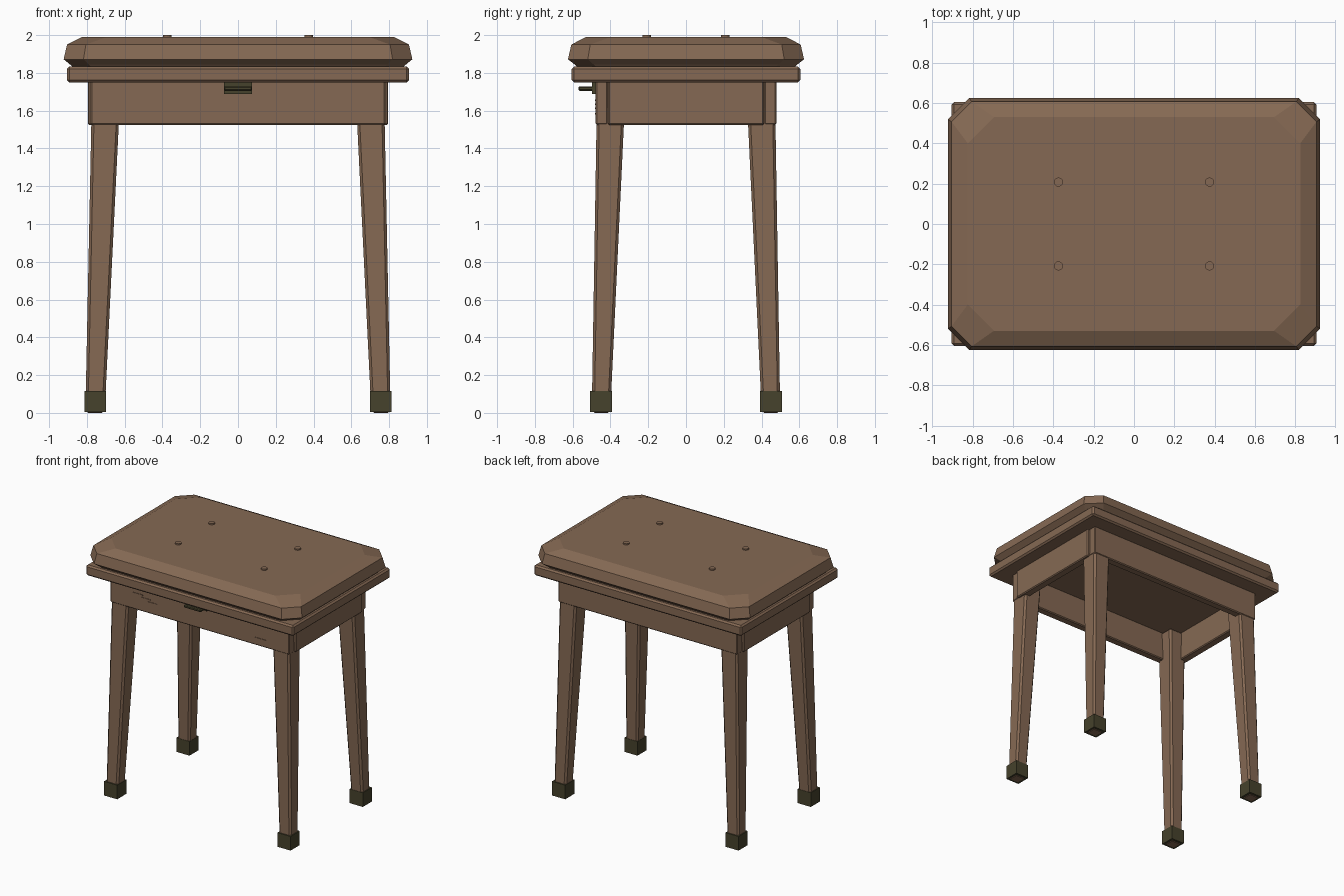
import bpy, bmesh

if "Cube" in bpy.data.objects:
    bpy.data.objects.remove(bpy.data.objects["Cube"])


def material(name, rgb):
    m = bpy.data.materials.new(name)
    m.use_nodes = True
    m.diffuse_color = (*rgb, 1)
    m.node_tree.nodes["Principled BSDF"].inputs["Base Color"].default_value = (*rgb, 1)
    return m


wood = material("brown wood", (0.235, 0.141, 0.087))
iron = material("dark olive metal", (0.061, 0.054, 0.025))


def finish(name, bm, mat, bevel=0):
    bmesh.ops.recalc_face_normals(bm, faces=bm.faces)
    me = bpy.data.meshes.new(name)
    bm.to_mesh(me)
    bm.free()
    me.materials.append(mat)
    ob = bpy.data.objects.new(name, me)
    bpy.context.collection.objects.link(ob)
    if bevel:
        mod = ob.modifiers.new("edge bevel", "BEVEL")
        mod.width = bevel
        mod.segments = 1
    return ob


def loft(name, rings, mat, bevel=0):
    """Skin a stack of equal-length point rings and cap both ends."""
    bm = bmesh.new()
    loops = [[bm.verts.new(p) for p in ring] for ring in rings]
    n = len(loops[0])
    for a, b in zip(loops, loops[1:]):
        for i in range(n):
            j = (i + 1) % n
            bm.faces.new((a[i], a[j], b[j], b[i]))
    bm.faces.new(loops[0][::-1])
    bm.faces.new(loops[-1])
    return finish(name, bm, mat, bevel)


def rect(x0, x1, y0, y1, z):
    return [(x0, y0, z), (x1, y0, z), (x1, y1, z), (x0, y1, z)]


def box(name, x, y, z, mat, bevel=0):
    return loft(name, [rect(*x, *y, z[0]), rect(*x, *y, z[1])], mat, bevel)


def octagon(z, hx, hy, c):
    return [(hx - c, -hy, z), (hx, c - hy, z), (hx, hy - c, z), (hx - c, hy, z),
            (c - hx, hy, z), (-hx, hy - c, z), (-hx, c - hy, z), (c - hx, -hy, z)]


# Top slab with clipped corners and a sloping rim
loft("top_slab", [octagon(1.83, 0.875, 0.575, 0.1),
                  octagon(1.845, 0.89, 0.59, 0.1),
                  octagon(1.872, 0.923, 0.625, 0.105),
                  octagon(1.95, 0.905, 0.607, 0.1),
                  octagon(1.99, 0.825, 0.53, 0.13)], wood)

# Board beneath the slab
box("under_board", (-0.905, 0.905), (-0.605, 0.605), (1.75, 1.833), wood, 0.012)

# Pegs in the top
for sx in (-1, 1):
    for sy in (-1, 1):
        bm = bmesh.new()
        bmesh.ops.create_cone(bm, cap_ends=True, segments=12, radius1=0.023,
                              radius2=0.023, depth=0.03)
        bmesh.ops.translate(bm, verts=bm.verts, vec=(sx * 0.375, sy * 0.208, 1.985))
        finish("top_peg", bm, wood)

# Aprons: long ones run the full width, short ones fit between
for s, name in ((-1, "front"), (1, "back")):
    box(name + "_apron", (-0.78, 0.78), sorted((s * 0.415, s * 0.478)),
        (1.525, 1.755), wood, 0.007)
for s, name in ((-1, "right"), (1, "left")):
    box(name + "_apron", sorted((s * 0.73, s * 0.795)), (-0.413, 0.413),
        (1.525, 1.755), wood, 0.007)

# Splayed tapering legs with metal feet
for sx, side in ((-1, "right"), (1, "left")):
    for sy, end in ((-1, "front"), (1, "back")):
        label = end + "_" + side
        foot = rect(sx * 0.706, sx * 0.808, sy * 0.401, sy * 0.499, 0)
        head = rect(sx * 0.62, sx * 0.772, sy * 0.318, sy * 0.47, 1.755)
        loft(label + "_leg", [foot, head], wood, 0.014)
        box(label + "_foot", sorted((sx * 0.698, sx * 0.813)),
            sorted((sy * 0.393, sy * 0.507)), (0.004, 0.115), iron)

# Pull on the front apron
box("pull_plate", (-0.075, 0.075), (-0.497, -0.475), (1.688, 1.75), iron)
box("pull_grip", (-0.075, 0.075), (-0.57, -0.49), (1.705, 1.728), iron, 0.006)

# Small raised nicks on the front apron
for x, z, w in ((-0.54, 1.65, 0.09), (-0.47, 1.63, 0.08), (-0.41, 1.61, 0.08),
                (0.53, 1.58, 0.1)):
    box("apron_nick", (x - w / 2, x + w / 2), (-0.482, -0.477), (z, z + 0.008), wood)
